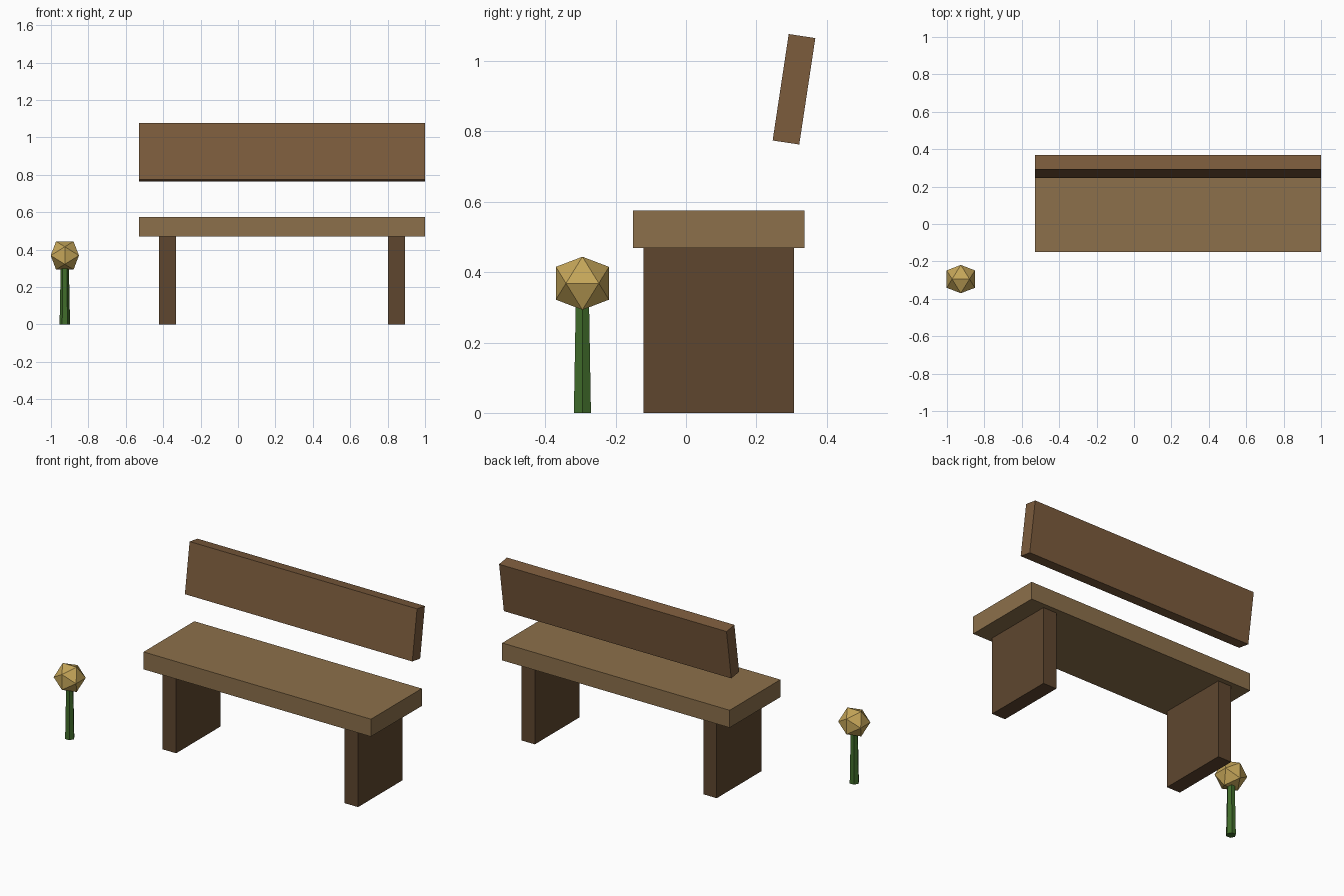
import bpy, bmesh, math
from mathutils import Vector

if "Cube" in bpy.data.objects:
    bpy.data.objects.remove(bpy.data.objects["Cube"])


def material(name, rgb):
    m = bpy.data.materials.new(name)
    m.diffuse_color = (*rgb, 1)
    m.use_nodes = True
    m.node_tree.nodes["Principled BSDF"].inputs["Base Color"].default_value = m.diffuse_color
    return m


SEAT = material("light_wood", (0.262, 0.162, 0.070))
BACK = material("mid_wood", (0.200, 0.106, 0.046))
LEG = material("dark_wood", (0.114, 0.062, 0.028))
STEM = material("stem_green", (0.052, 0.150, 0.024))
HEAD = material("flower_gold", (0.56, 0.38, 0.10))


def finish(bm, name, mat, loc, rot_x=0.0):
    bmesh.ops.recalc_face_normals(bm, faces=bm.faces)
    mesh = bpy.data.meshes.new(name)
    bm.to_mesh(mesh)
    bm.free()
    mesh.materials.append(mat)
    ob = bpy.data.objects.new(name, mesh)
    ob.location = loc
    ob.rotation_euler.x = rot_x
    bpy.context.collection.objects.link(ob)
    return ob


def box(name, size, loc, mat, rot_x=0.0):
    bm = bmesh.new()
    bmesh.ops.create_cube(bm, size=1)
    bmesh.ops.scale(bm, vec=size, verts=bm.verts)
    return finish(bm, name, mat, loc, rot_x)


# Bench: seat, leaning backrest, two slab legs
CX, CY = 0.235, 0.0935
box("seat", (1.53, 0.488, 0.106), (CX, CY, 0.522), SEAT)
box("backrest", (1.53, 0.0765, 0.306), (CX, 0.307, 0.92), BACK, -0.15)
for side, sx in (("left", -1), ("right", 1)):
    box(side + "_leg", (0.09, 0.428, 0.47), (CX + sx * 0.612, CY, 0.235), LEG)

# Flower stem: tapered hexagonal prism with corners towards +-x
FX, FY = -0.926, -0.2945
bm = bmesh.new()
bmesh.ops.create_cone(bm, cap_ends=True, segments=6, radius1=0.028,
                      radius2=0.0215, depth=0.33)
for v in bm.verts:
    v.co.x, v.co.y = v.co.y, -v.co.x
finish(bm, "flower_stem", STEM, (FX, FY, 0.165))

# Flower head: icosahedron from three golden rectangles
PHI = (1 + math.sqrt(5)) / 2
S = 0.0755 / PHI
bm = bmesh.new()
for a in (-S, S):
    for b in (-S * PHI, S * PHI):
        for co in ((a, 0, b), (0, b, a), (b, a, 0)):
            bm.verts.new(Vector(co))
bmesh.ops.convex_hull(bm, input=bm.verts)
finish(bm, "flower_head", HEAD, (FX, FY, 0.3685))
